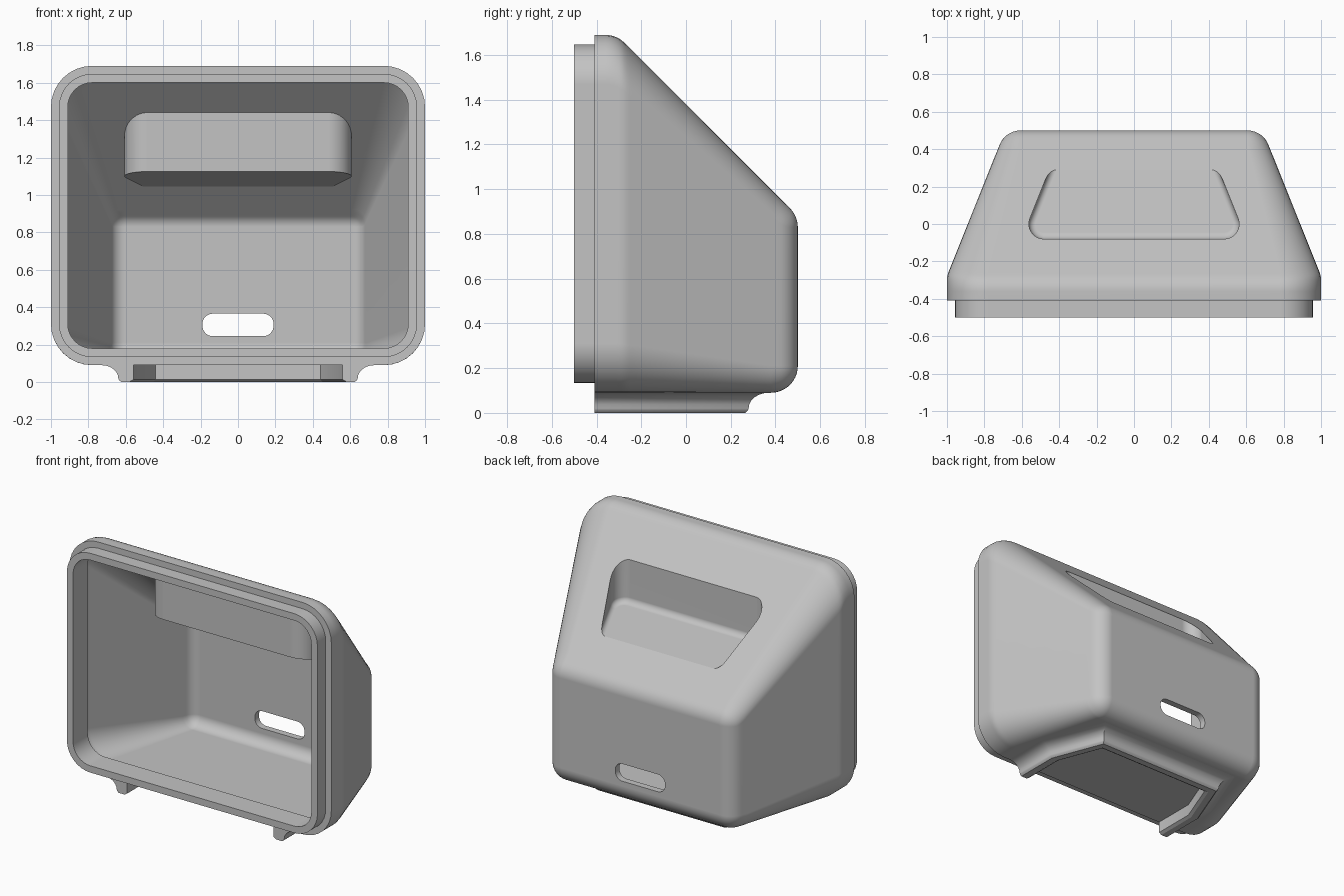
import bpy, bmesh, math
from mathutils import Vector

if "Cube" in bpy.data.objects:
    bpy.data.objects.remove(bpy.data.objects["Cube"])

grey = bpy.data.materials.new("light grey plastic")
grey.use_nodes = True
colour = (0.55, 0.55, 0.55, 1)
grey.diffuse_color = colour
grey.node_tree.nodes["Principled BSDF"].inputs["Base Color"].default_value = colour

EDGE, WALL, FRONT = 0.12, 0.045, -0.41


def outline(core, r, n=8):
    """Round outline at distance r around a convex counter-clockwise polygon."""
    pts = []
    for i, p in enumerate(core):
        a, b, c = Vector(core[i - 1]), Vector(p), Vector(core[(i + 1) % len(core)])
        d0, d1 = b - a, c - b
        start = math.atan2(-d0.x, d0.y)
        turn = (math.atan2(-d1.x, d1.y) - start) % math.tau
        for k in range(n + 1):
            t = start + turn * k / n
            pts.append(b + r * Vector((math.cos(t), math.sin(t))))
    return pts


def rect(x0, x1, z0, z1):
    return [(x0, z0), (x1, z0), (x1, z1), (x0, z1)]


def loft(name, rings, wrap=False):
    """Skin a row of equal closed rings, capped unless wrapped round."""
    bm = bmesh.new()
    vs = [[bm.verts.new(p) for p in ring] for ring in rings]
    pairs = list(zip(vs, vs[1:] + vs[:1])) if wrap else list(zip(vs, vs[1:]))
    for a, b in pairs:
        for i in range(len(a)):
            bm.faces.new((a[i - 1], a[i], b[i], b[i - 1]))
    if not wrap:
        bm.faces.new(vs[0])
        bm.faces.new(vs[-1])
    bmesh.ops.recalc_face_normals(bm, faces=bm.faces)
    mesh = bpy.data.meshes.new(name)
    bm.to_mesh(mesh)
    bm.free()
    mesh.materials.append(grey)
    obj = bpy.data.objects.new(name, mesh)
    bpy.context.collection.objects.link(obj)
    return obj


def select(obj):
    bpy.ops.object.select_all(action='DESELECT')
    obj.select_set(True)
    bpy.context.view_layer.objects.active = obj


def subtract(obj, cutter):
    cutter.hide_render = True
    mod = obj.modifiers.new("cut", 'BOOLEAN')
    mod.operation, mod.solver, mod.object = 'DIFFERENCE', 'EXACT', cutter
    select(obj)
    bpy.ops.object.modifier_apply(modifier=mod.name)
    bpy.data.objects.remove(cutter)


def finish(obj):
    select(obj)
    bpy.ops.object.shade_smooth_by_angle(angle=math.radians(30))
    mod = obj.modifiers.new("even shading", 'WEIGHTED_NORMAL')
    mod.keep_sharp = True


def span(pts, axis, level):
    """Extent of an outline across the given axis at one level."""
    hits = []
    for a, b in zip(pts, pts[1:] + pts[:1]):
        if a[axis] != b[axis] and (a[axis] - level) * (b[axis] - level) <= 0:
            t = (level - a[axis]) / (b[axis] - a[axis])
            hits.append(a.lerp(b, t)[1 - axis])
    return min(hits), max(hits)


# Housing body: cross-sections follow the tapered plan and the sloped side profile
plan_core = [(-0.88, -1), (0.88, -1), (0.88, -0.3), (0.607, 0.38), (-0.607, 0.38), (-0.88, -0.3)]
side_core = [(-1, 0.21), (0.38, 0.21), (0.38, 0.83), (-0.36, 1.57), (-1, 1.57)]


def housing(name, start, inset):
    edge = EDGE - inset
    plan, side = outline(plan_core, edge, 16), outline(side_core, edge, 16)
    levels = [start] + [-0.36 + 0.012 * i for i in range(12)] + [-0.1, 0.1, 0.25]
    levels += [0.38 + edge * math.sin(math.radians(89 * i / 12)) for i in range(13)]
    rings = []
    for y in levels:
        x0, x1 = span(plan, 1, y)
        z0, z1 = span(side, 0, y)
        if y > 0.38:
            r = max(0.008, math.sqrt(max(0, edge ** 2 - (y - 0.38) ** 2)))
        else:
            fade = min(1, max(0, (y + 0.3) / 0.68))
            r = 0.22 + (EDGE - 0.22) * fade - inset
        core = rect(x0 + r, x1 - r, z0 + r, z1 - r)
        rings.append([(p.x, y, p.y) for p in outline(core, r)])
    return loft(name, rings)


# Hand recess: a tapered pocket with a gently sloping floor
pocket_core = [(-0.482, 0), (0.482, 0), (0.322, 0.4), (-0.322, 0.4)]


def pocket(name, floor, layers):
    return loft(name, [[(p.x, p.y, floor - 0.2 * p.y + h) for p in outline(pocket_core, r)]
                       for r, h in layers])


shell = housing("housing_shell", FRONT, 0)
cavity = housing("cavity_cutter", -0.6, WALL)
subtract(cavity, pocket("recess_block", 1.1, [(0.125, 0), (0.125, 1)]))
subtract(shell, cavity)
fillet = [(0.08 - 0.035 * math.cos(t), 0.035 * (1 - math.sin(t)))
          for t in (math.radians(90 - 15 * i) for i in range(7))]
fillet = [(0.045 + 0.035 * math.sin(math.radians(15 * i)),
           0.035 * (1 - math.cos(math.radians(15 * i)))) for i in range(7)]
subtract(shell, pocket("recess_cutter", 1.148, fillet + [(0.08, 1)]))

# Cable slot through the back wall
slot = outline(rect(-0.135, 0.135, 0.3, 0.31), 0.055)
subtract(shell, loft("slot_cutter", [[(p.x, y, p.y) for p in slot] for y in (0.3, 0.7)]))
finish(shell)

# Inset lip around the open front
opening = rect(-0.78, 0.78, 0.31, 1.47)
lip = loft("front_lip", [[(p.x, y, p.y) for p in outline(opening, r)]
                         for r, y in ((0.177, -0.5), (0.177, -0.34), (0.13, -0.34), (0.13, -0.5))],
           wrap=True)
finish(lip)

# Base rail: a U-shaped foot, open at the front, flared into the underside
path = [Vector(p) for p in ((0.56, FRONT), (0.56, -0.11), (0.44, 0.2),
                            (-0.44, 0.2), (-0.56, -0.11), (-0.56, FRONT))]
profile = [(0, 0.1), (0, 0.012), (0.02, 0), (0.065, 0), (0.076, 0.01)]
profile += [(0.17 - 0.09 * math.cos(math.radians(a)), 0.02 + 0.07 * math.sin(math.radians(a)))
            for a in range(0, 91, 15)] + [(0.17, 0.1)]
rings = []
for i, p in enumerate(path):
    d0 = (p - path[max(i - 1, 0)]) if i else path[1] - p
    d1 = (path[i + 1] - p) if i < len(path) - 1 else d0
    n0, n1 = (Vector((d.y, -d.x)).normalized() for d in (d0, d1))
    miter = (n0 + n1) / (1 + n0.dot(n1))
    rings.append([(p.x + miter.x * d, p.y + miter.y * d, z) for d, z in profile])
finish(loft("base_rail", rings))
